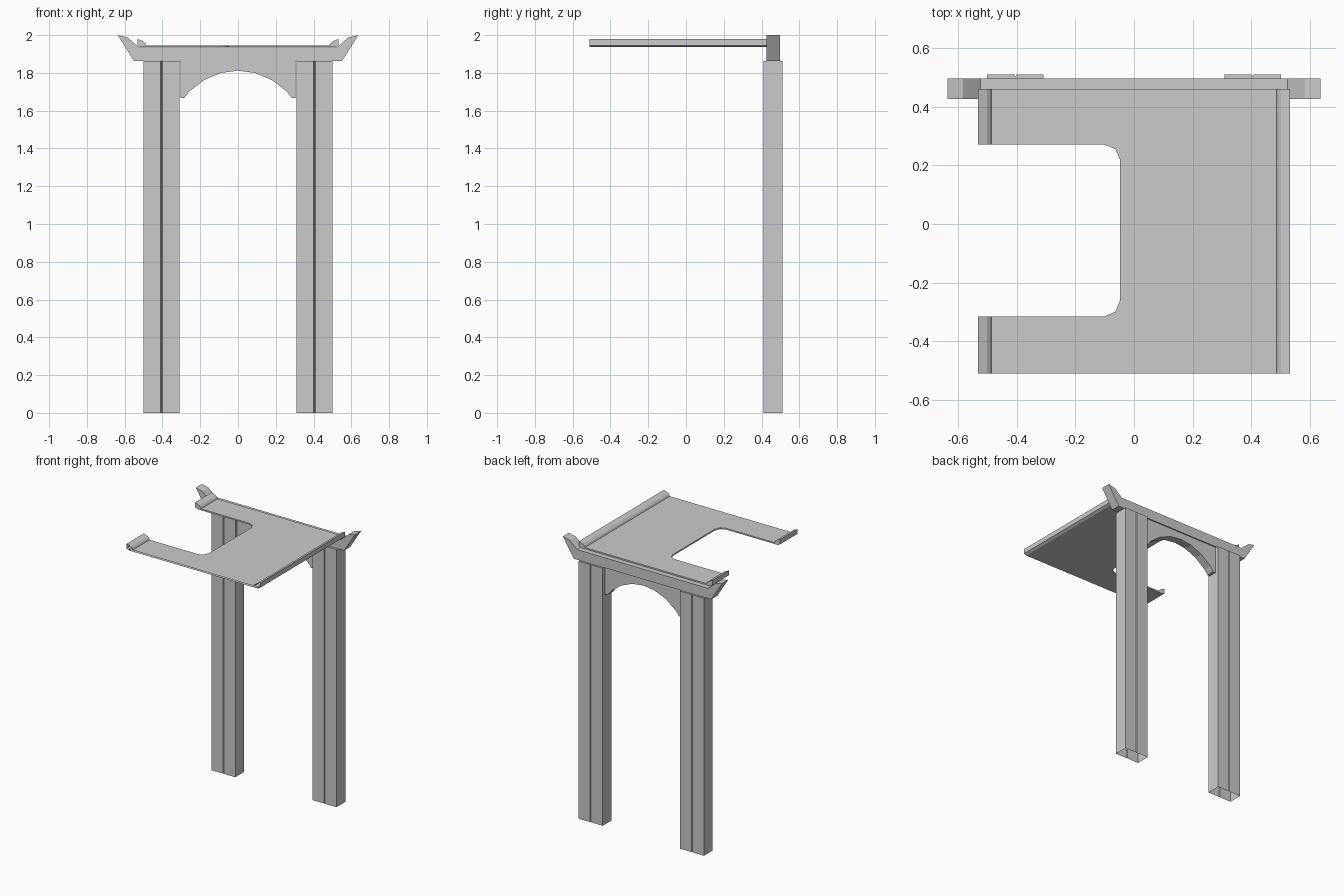
import bpy, bmesh
from mathutils import Vector

if "Cube" in bpy.data.objects:
    bpy.data.objects.remove(bpy.data.objects["Cube"])

def extrude(name, loops, axis, lo, hi, open_test=None):
    """Extrude closed 2D profiles along 'y' or 'z' from lo to hi."""
    bm = bmesh.new()
    place = (lambda a, b, t: (a, t, b)) if axis == 'y' else (lambda a, b, t: (a, b, t))
    for pts in loops:
        f = bm.faces.new([bm.verts.new(place(a, b, lo)) for a, b in pts])
        d = hi - lo
        r = bmesh.ops.extrude_face_region(bm, geom=[f], use_keep_orig=True)
        vs = [g for g in r['geom'] if isinstance(g, bmesh.types.BMVert)]
        bmesh.ops.translate(bm, verts=vs, vec=(0, d, 0) if axis == 'y' else (0, 0, d))
    bmesh.ops.recalc_face_normals(bm, faces=bm.faces)
    # Leave the hidden modular ends open
    if open_test:
        dead = [f for f in bm.faces if all(open_test(v.co) for v in f.verts)]
        bmesh.ops.delete(bm, geom=dead, context='FACES')
    me = bpy.data.meshes.new(name)
    bm.to_mesh(me)
    bm.free()
    ob = bpy.data.objects.new(name, me)
    bpy.context.collection.objects.link(ob)
    return ob

def mirrored(half):
    """Complete a left-to-centre outline with its right-hand copy."""
    return half + [(-x, z) for x, z in reversed(half) if abs(x) > 1e-6]

# Twin-shaft posts with a shallow groove front and back, open underneath
for side, cx in (("left", -0.405), ("right", 0.405)):
    w, g, y0, y1 = 0.096, 0.004, 0.41, 0.51
    section = [(-w, y0), (-g, y0), (0, y0 + 0.006), (g, y0), (w, y0),
               (w, y1), (g, y1), (0, y1 - 0.006), (-g, y1), (-w, y1)]
    extrude(side + "_post", [[(cx + x, y) for x, y in section]], 'z', 0, 1.862,
            lambda co: co.z < 1e-5)

# Lintel with upswept ends
top = [(-0.524, 1.935), (-0.584, 1.987), (-0.637, 2.0), (-0.55, 1.862)]
extrude("lintel", [mirrored(top)[::1]], 'y', 0.427, 0.497)

# Arched panel between the posts
arch = [(-0.305, 1.862), (-0.305, 1.667), (-0.285, 1.667), (-0.26, 1.70),
        (-0.18, 1.762), (-0.09, 1.80), (0, 1.812)]
extrude("arch_panel", [mirrored(arch)], 'y', 0.427, 0.488)

# Roof slab with a chamfered cutout on the left
F, B, CF, CB = -0.51, 0.461, -0.315, 0.271
slab = [(-0.515, F), (0.515, F), (0.515, B), (-0.515, B), (-0.515, CB),
        (-0.10, CB), (-0.064, 0.256), (-0.048, 0.22),
        (-0.048, -0.262), (-0.064, -0.30), (-0.10, CF), (-0.515, CF)]
is_front = lambda co: co.y < F + 1e-5
extrude("roof_slab", [slab], 'z', 1.936, 1.946, is_front)

# Raised edge rails along both sides
rail = [(0.515, 1.936), (0.533, 1.946), (0.533, 1.98), (0.502, 1.967),
        (0.491, 1.957), (0.486, 1.946)]
extrude("right_rail", [rail], 'y', F, B, is_front)
left = [(-x, z) for x, z in rail]
extrude("left_front_rail", [left], 'y', F, CF, is_front)
extrude("left_back_rail", [left], 'y', CB, B)
